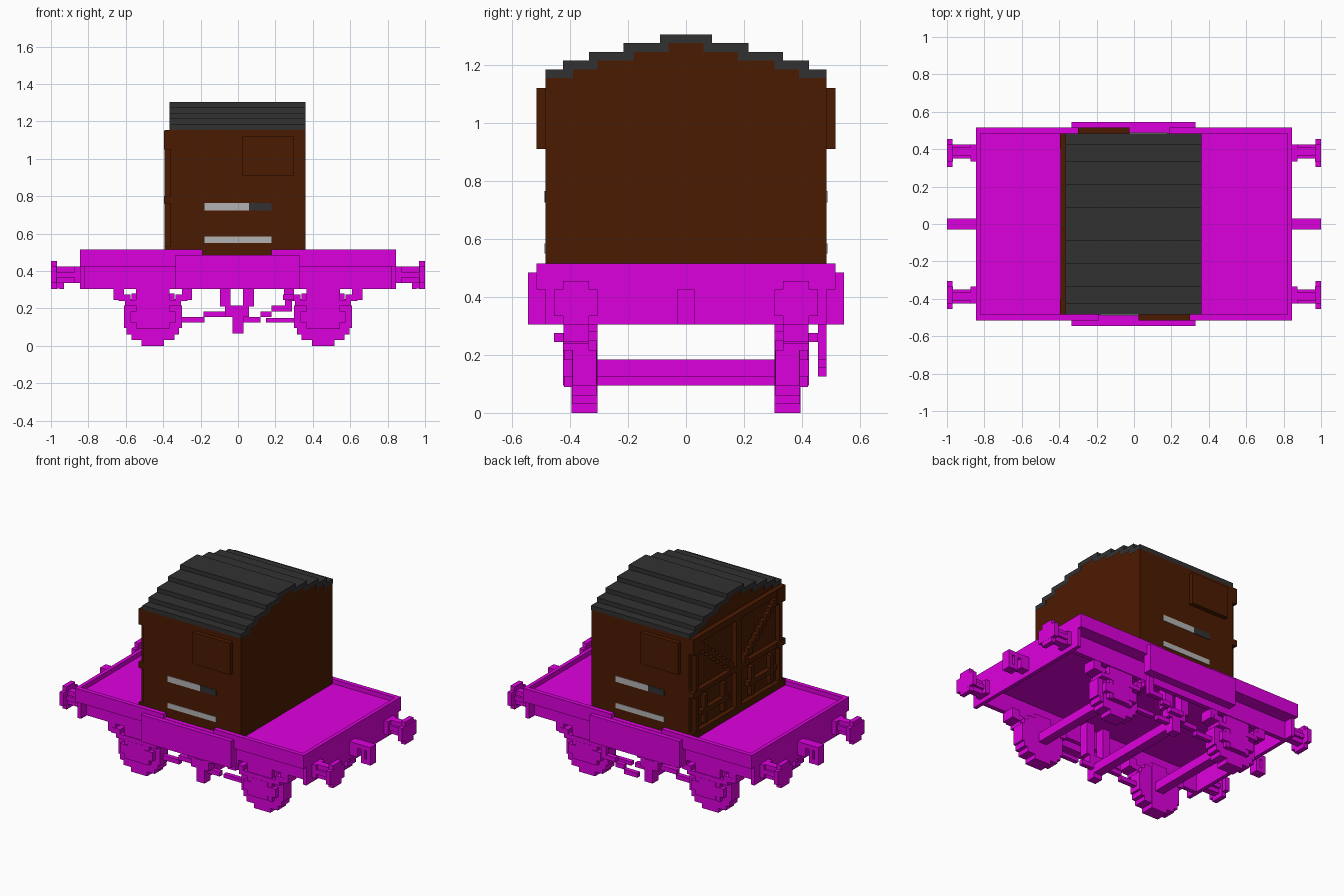
import bpy, bmesh, math

cube = bpy.data.objects.get("Cube")
if cube:
    bpy.data.objects.remove(cube, do_unlink=True)


def material(name, rgb):
    m = bpy.data.materials.new(name)
    m.use_nodes = True
    m.diffuse_color = (*rgb, 1)
    bsdf = m.node_tree.nodes["Principled BSDF"]
    bsdf.inputs["Base Color"].default_value = (*rgb, 1)
    bsdf.inputs["Roughness"].default_value = 0.9
    return m


MAGENTA = material("magenta", (0.73, 0.0, 0.73))
BROWN = material("dark_brown", (0.071, 0.0105, 0.0005))
GREY = material("dark_grey", (0.031, 0.031, 0.031))
PALE = material("light_grey", (0.45, 0.45, 0.45))


def boxes(name, mat, *specs):
    """One object from boxes given as (x0, x1, y0, y1, z0, z1)."""
    bm = bmesh.new()
    for x0, x1, y0, y1, z0, z1 in specs:
        for v in bmesh.ops.create_cube(bm, size=1)["verts"]:
            v.co = ((x0 + x1) / 2 + v.co.x * (x1 - x0),
                    (y0 + y1) / 2 + v.co.y * (y1 - y0),
                    (z0 + z1) / 2 + v.co.z * (z1 - z0))
    finish(name, mat, bm)


def extrude_x(name, mat, outline, x0, x1):
    """Prism from a (y, z) outline."""
    bm = bmesh.new()
    face = bm.faces.new([bm.verts.new((x0, y, z)) for y, z in outline])
    ext = bmesh.ops.extrude_face_region(bm, geom=[face])["geom"]
    bmesh.ops.translate(bm, vec=(x1 - x0, 0, 0),
                        verts=[v for v in ext if isinstance(v, bmesh.types.BMVert)])
    bmesh.ops.recalc_face_normals(bm, faces=bm.faces)
    finish(name, mat, bm)


def finish(name, mat, bm):
    me = bpy.data.meshes.new(name)
    bm.to_mesh(me)
    bm.free()
    me.materials.append(mat)
    bpy.context.collection.objects.link(bpy.data.objects.new(name, me))


def turned(b):
    """Box turned half round the vertical axis."""
    return (-b[1], -b[0], -b[3], -b[2], b[4], b[5])


def flip_y(b, s):
    return (b[0], b[1], *sorted((b[2] * s, b[3] * s)), b[4], b[5])


def flip_x(b, s):
    return (*sorted((b[0] * s, b[1] * s)), *b[2:])


# Wagon frame: hollow underneath, side rails overhanging the inset sole bars
boxes("floor", MAGENTA, (-0.83, 0.83, -0.49, 0.49, 0.425, 0.485))
for s, side in ((-1, "front"), (1, "back")):
    boxes(side + "_sole_bar", MAGENTA, flip_y((-0.83, 0.83, 0.395, 0.425, 0.305, 0.43), s))
    rail = [(-0.845, -0.19, -0.515, -0.485, 0.425, 0.515),
            (-0.19, 0.18, -0.515, -0.485, 0.425, 0.487),
            (0.18, 0.845, -0.515, -0.485, 0.425, 0.515)]
    boxes(side + "_side_rail", MAGENTA, *[b if s < 0 else turned(b) for b in rail])
    boxes(side + "_drop_plate", MAGENTA, flip_y((-0.335, 0.33, 0.485, 0.545, 0.305, 0.485), s))
for s, end in ((-1, "right"), (1, "left")):
    boxes(end + "_headstock", MAGENTA, flip_x((0.82, 0.845, -0.485, 0.485, 0.305, 0.515), s))
    # Coupling: block with a link hanging from its bar
    hook = [(0.84, 0.905, -0.03, 0.03, 0.335, 0.425),
            (0.9, 0.998, -0.03, 0.03, 0.395, 0.425),
            (0.93, 0.955, -0.03, 0.03, 0.305, 0.4),
            (0.972, 1.0, -0.03, 0.03, 0.305, 0.424),
            (0.95, 0.98, -0.03, 0.03, 0.306, 0.335)]
    boxes(end + "_coupling", MAGENTA, *[flip_x(b, s) for b in hook])
    # Buffers with cross-shaped heads
    for t, side in ((-1, "front"), (1, "back")):
        buf = [(0.84, 0.875, 0.335, 0.425, 0.335, 0.425),
               (0.87, 0.975, 0.365, 0.41, 0.335, 0.425),
               (0.87, 0.975, 0.35, 0.425, 0.365, 0.395),
               (0.968, 0.9995, 0.335, 0.425, 0.305, 0.455),
               (0.97, 1.0, 0.305, 0.455, 0.335, 0.425)]
        boxes(f"{end}_{side}_buffer", MAGENTA, *[flip_y(flip_x(b, s), t) for b in buf])

# Wheels, axles, axle boxes and springs
WHEEL = ((0.06, 0.155), (0.115, 0.125), (0.14, 0.095), (0.155, 0.06))
for cx, end in ((-0.455, "right"), (0.455, "left")):
    boxes(end + "_axle", MAGENTA, (cx - 0.03, cx + 0.03, -0.33, 0.33, 0.125, 0.185))
    for s, side in ((-1, "front"), (1, "back")):
        tag = f"{end}_{side}_"
        boxes(tag + "wheel", MAGENTA,
              *[flip_y((cx - w, cx + w, 0.305 + i * .001, 0.395 - i * .001,
                        0.155 - h, 0.155 + h), s) for i, (w, h) in enumerate(WHEEL)])
        guard = [(-0.09, 0.09, 0.39, 0.42, 0.09, 0.305),
                 (-0.12, 0.12, 0.39, 0.425, 0.125, 0.185),
                 (-0.06, 0.06, 0.39, 0.425, 0.095, 0.215),
                 (-0.15, 0.15, 0.335, 0.424, 0.215, 0.245),
                 (-0.185, -0.12, 0.335, 0.425, 0.24, 0.275),
                 (0.12, 0.185, 0.335, 0.425, 0.24, 0.275),
                 (-0.21, -0.155, 0.335, 0.423, 0.245, 0.31),
                 (0.155, 0.21, 0.335, 0.423, 0.245, 0.31)]
        boxes(tag + "axle_box", MAGENTA,
              *[flip_y((b[0] + cx, b[1] + cx, *b[2:]), s) for b in guard])

# Brake gear on both sides
boxes("brake_shaft", MAGENTA, (-0.03, 0.03, -0.38, 0.38, 0.095, 0.155))
for s, side in ((-1, "front"), (1, "back")):
    gear = [(-0.095, -0.04, 0.335, 0.395, 0.21, 0.43),
            (0.027, 0.085, 0.335, 0.395, 0.21, 0.43),
            (-0.07, 0.06, 0.335, 0.395, 0.155, 0.215),
            (-0.03, 0.03, 0.335, 0.395, 0.065, 0.16),
            (-0.185, -0.03, 0.335, 0.365, 0.155, 0.185),
            (-0.3, -0.18, 0.335, 0.365, 0.125, 0.155),
            (0.03, 0.12, 0.335, 0.365, 0.125, 0.155),
            (0.15, 0.3, 0.335, 0.365, 0.125, 0.15)]
    boxes(side + "_brake_rods", MAGENTA, *[flip_y(b, s) for b in gear])
    boxes(side + "_lever_bracket", MAGENTA, flip_y((0.24, 0.3, 0.42, 0.455, 0.245, 0.275), s))
lever = [(0.02, 0.12, 0.125, 0.155), (0.12, 0.18, 0.155, 0.185),
         (0.18, 0.27, 0.185, 0.215), (0.25, 0.29, 0.185, 0.43)]
boxes("brake_lever", MAGENTA, *[(a, b, 0.455, 0.485, c, d) for a, b, c, d in lever])


# Container body and stepped roof shell
def steps(widths, z0, dz):
    """Half of a stepped arch from the eave up to the ridge."""
    pts = []
    for i, w in enumerate(widths):
        pts += [(w, z0 + dz * (i - 1)), (w, z0 + dz * i)]
    return pts[1:]


def mirrored(half):
    return half + [(-y, z) for y, z in reversed(half)]


inner = mirrored(steps((0.485, 0.39, 0.305, 0.18, 0.06), 1.155, 0.03))
outer = mirrored(steps((0.485, 0.425, 0.335, 0.215, 0.09), 1.185, 0.03))
extrude_x("container_body", BROWN, [(-0.485, 0.48), (0.485, 0.48)] + inner, -0.362, 0.36)
extrude_x("container_roof", GREY, outer + inner[::-1], -0.365, 0.361)

# Raised side panels and plain painted stripes
panel = (0.025, 0.3, -0.515, -0.48, 0.91, 1.12)
stripes = [(-0.18, 0.06, -0.488, -0.48, 0.725, 0.765),
           (-0.18, 0.18, -0.488, -0.48, 0.55, 0.585)]
dark_stripe = (0.06, 0.18, -0.488, -0.48, 0.725, 0.765)
boxes("front_panel", BROWN, panel)
boxes("back_panel", BROWN, turned(panel))
boxes("front_light_stripes", PALE, *stripes)
boxes("back_light_stripes", PALE, *map(turned, stripes))
boxes("front_dark_stripe", GREY, dark_stripe)
boxes("back_dark_stripe", GREY, turned(dark_stripe))

# Double doors at the right-hand end: frame, hinges, braces and lock bars
X0, X1 = -0.394, -0.36
boxes("door_frame", BROWN,
      (X0, X1, -0.485, 0.485, 1.11, 1.155), (X0, X1, -0.485, 0.485, 0.485, 0.53),
      (X0, X1, -0.455, -0.425, 0.485, 1.155), (X0, X1, 0.425, 0.455, 0.485, 1.155),
      (X0, X1, -0.03, 0.03, 0.5, 1.14))
for s, side in ((-1, "front"), (1, "back")):
    bars = [(X0, X1, 0.02, 0.44, 0.77, 0.8), (X0, X1, 0.1, 0.4, 0.62, 0.65),
            (X0, X1, 0.13, 0.16, 0.55, 0.74), (X0, X1, 0.33, 0.36, 0.55, 0.74)]
    for i in range(10):
        y, z = 0.06 + 0.038 * i, 0.8 + 0.031 * i
        bars.append((X0, X1, y, y + 0.039, z, z + 0.045))
    boxes(side + "_door_braces", BROWN, *[flip_y(b, s) for b in bars])
    boxes(side + "_door_hinges", BROWN,
          *[flip_y((X0 - 0.001, X1, 0.4, 0.485, z, z + h), s)
            for z, h in ((0.76, 0.04), (1.05, 0.1))])
